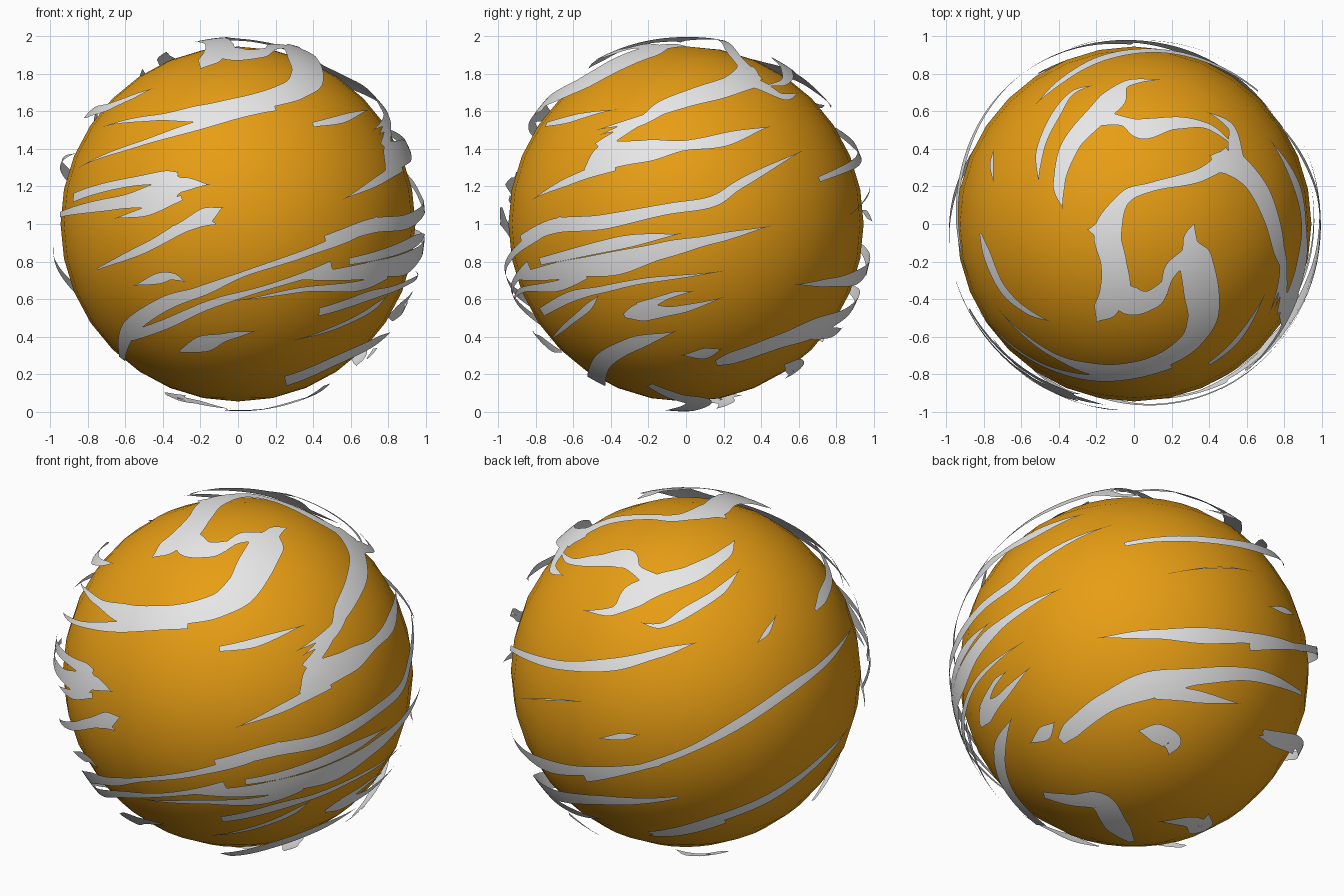
import bpy
import bmesh
from math import cos, sin, radians, sqrt
from mathutils import Vector

CENTRE = Vector((0, 0, 1))
BALL_RADIUS = 0.945
CLOUD_RADIUS = 0.997

default_cube = bpy.data.objects.get("Cube")
if default_cube:
    bpy.data.objects.remove(default_cube, do_unlink=True)


def make_material(name, colour):
    material = bpy.data.materials.new(name)
    material.use_nodes = True
    material.diffuse_color = colour
    shader = next(n for n in material.node_tree.nodes if n.type == 'BSDF_PRINCIPLED')
    shader.inputs["Base Color"].default_value = colour
    return material


orange = make_material("warm orange", (0.8, 0.34, 0.007, 1))
pale_grey = make_material("pale grey", (0.8, 0.8, 0.8, 1))


def add_mesh_object(name, bm, material):
    mesh = bpy.data.meshes.new(name)
    bm.to_mesh(mesh)
    bm.free()
    mesh.materials.append(material)
    for polygon in mesh.polygons:
        polygon.use_smooth = True
    obj = bpy.data.objects.new(name, mesh)
    obj.location = CENTRE
    bpy.context.collection.objects.link(obj)
    return obj


def side(azimuth, elevation):
    """Right, up and outward axes of one side of the globe."""
    a, e = radians(azimuth), radians(elevation)
    outward = Vector((sin(a) * cos(e), -cos(a) * cos(e), sin(e)))
    right = Vector((cos(a), sin(a), 0))
    return right, outward.cross(right), outward


def on_globe(axes, u, v):
    """Lift a flat position, in hundredths, onto the cloud shell."""
    u, v = u / 100, v / 100
    depth = sqrt(max(0, 1 - u * u - v * v))
    right, up, outward = axes
    return (right * u + up * v + outward * depth).normalized()


def blend(a, b, c, d, t):
    """Smooth curve from b to c."""
    return 0.5 * (2 * b + (c - a) * t + (2 * a - 5 * b + 4 * c - d) * t ** 2
                  + (3 * b - a - 3 * c + d) * t ** 3)


def streak(name, axes, *stations, steps=8, columns=4):
    """Curved cloud ribbon through stations of (across, up, width)."""
    points = [on_globe(axes, u, v) for u, v, w in stations]
    widths = [w / 100 for u, v, w in stations]
    last = len(stations) - 1
    path = []
    for i in range(last):
        ids = [max(i - 1, 0), i, i + 1, min(i + 2, last)]
        for s in range(steps + (i == last - 1)):
            t = s / steps
            centre = blend(*[points[k] for k in ids], t).normalized()
            ease = t * t * (3 - 2 * t)
            path.append((centre, widths[i] * (1 - ease) + widths[i + 1] * ease))
    bm = bmesh.new()
    previous = None
    for k, (centre, width) in enumerate(path):
        ahead = path[min(k + 1, len(path) - 1)][0]
        behind = path[max(k - 1, 0)][0]
        across = centre.cross(ahead - behind).normalized()
        half = max(width, 0.002) / 2
        row = []
        for c in range(columns + 1):
            offset = across * half * (1 - 2 * c / columns)
            row.append(bm.verts.new((centre + offset).normalized() * CLOUD_RADIUS))
        if previous:
            for c in range(columns):
                bm.faces.new((previous[c], previous[c + 1], row[c + 1], row[c]))
        previous = row
    add_mesh_object(name, bm, pale_grey)


# Globe
ball = bmesh.new()
bmesh.ops.create_uvsphere(ball, u_segments=32, v_segments=16, radius=BALL_RADIUS)
add_mesh_object("globe", ball, orange)

FRONT = side(0, 0)
RIGHT = side(90, 0)
TOP = side(0, 90)
BACK_HIGH = side(215, 25)
BACK_LOW = side(145, -25)

# Swirls around the top
streak("crown_swirl", TOP, (52, 37, 10), (35, 26, 7), (10, 20, 5), (-5, 14, 7), (-14, -4, 15),
       (-11, -20, 14), (-10, -34, 16), (-15, -45, 13), (-20, -52, 1))
streak("crown_swirl_foot", TOP, (-12, -32, 10), (-2, -41, 17), (10, -40, 11), (18, -30, 4))
streak("crown_swirl_tip", TOP, (-10, 0, 10), (-19, -3, 7), (-25, -3, 0))
streak("crown_hook", TOP, (32, 0, 1), (30, -9, 8), (33, -20, 19), (36, -35, 20), (37, -50, 18),
       (30, -63, 14), (15, -73, 12), (0, -77, 10), (-20, -78, 11), (-45, -69, 4), (-72, -46, 0))
streak("crown_hook_barb", TOP, (30, -18, 12), (21, -23, 8), (17, -32, 5), (18, -38, 0))
streak("crown_arc", TOP, (42, 32, 10), (52, 32, 14), (63, 20, 7), (71, 5, 7), (77, -12, 9),
       (80, -25, 6), (75, -46, 0))
streak("crown_arc_outer", TOP, (50, 38, 8), (62, 28, 5), (70, 15, 5), (72, 2, 0))
streak("back_crown_swirl", TOP, (-38, 8, 0), (-40, 22, 7), (-34, 42, 11), (-22, 56, 13),
       (-12, 66, 15), (-4, 75, 5), (14, 77, 0))
streak("back_crown_branch", TOP, (-22, 57, 12), (-6, 55, 6), (5, 51, 13), (22, 54, 8),
       (40, 52, 4), (55, 40, 0))
streak("back_crown_streak", TOP, (-51, 22, 0), (-50, 40, 5), (-42, 58, 6), (-33, 70, 3), (-22, 74, 0))
streak("side_crown_streak", TOP, (-82, -5, 2), (-78, -18, 7), (-70, -35, 6), (-58, -46, 4), (-45, -52, 0))
streak("side_crown_wisp", TOP, (-75, 22, 0), (-76, 32, 3), (-75, 40, 0))

# Front streaks
streak("front_hook_prong", FRONT, (20, 62, 4), (-20, 53, 6), (-55, 42, 3), (-85, 30, 0))
streak("front_upper_wisp", FRONT, (40, 53, 3), (55, 56, 5), (70, 61, 0))
streak("front_side_upper", FRONT, (-88, 14, 5), (-60, 22, 5), (-40, 25, 7), (-32, 27, 2))
streak("front_side_middle", FRONT, (-95, 5, 3), (-66, 11, 7), (-42, 16, 13), (-30, 21, 8), (-15, 21, 0))
streak("front_side_link", FRONT, (-45, 14, 9), (-36, 21, 8), (-33, 26, 6))
streak("front_side_lower", FRONT, (-66, 3, 0), (-48, 7, 5), (-30, 14, 3))
streak("front_middle", FRONT, (-75, -24, 1), (-50, -13, 5), (-32, -3, 6), (-18, 4, 9), (-8, 9, 0))
streak("front_middle_barb", FRONT, (-35, -3, 4), (-20, 1, 5), (-12, 0, 1))
streak("front_small", FRONT, (-56, -33, 0), (-42, -29, 6), (-35, -28, 4), (-28, -31, 0))
streak("front_sweep", FRONT, (-62, -72, 4), (-58, -56, 9), (-40, -43, 8), (-20, -36, 6),
       (5, -26, 3), (35, -16, 4), (60, -6, 6), (75, 2, 5))
streak("front_second_sweep", FRONT, (-58, -60, 6), (-40, -54, 6), (-15, -43, 5), (15, -34, 3), (50, -22, 5))
streak("front_third_sweep", FRONT, (-2, -41, 0), (35, -35, 3), (65, -33, 6), (80, -27, 5))
streak("front_low_patch", FRONT, (-31, -68, 2), (-18, -64, 11), (-5, -60, 5), (10, -57, 0))
streak("front_low_wisp", FRONT, (30, -62, 0), (55, -54, 3), (72, -45, 4), (80, -38, 0))

# Right side streaks
streak("right_arc_fork", RIGHT, (28, 78, 12), (40, 74, 9), (52, 68, 5), (60, 70, 0))
streak("right_arc_tail", RIGHT, (34, 76, 10), (20, 70, 7), (0, 65, 7), (-25, 56, 4), (-48, 50, 0))
streak("right_upper_patch", RIGHT, (-54, 29, 2), (-43, 36, 16), (-22, 39, 13), (0, 42, 6),
       (20, 45, 8), (45, 52, 0))
streak("right_upper_prong", RIGHT, (-46, 40, 10), (-36, 48, 6), (-18, 56, 0))
streak("right_upper_trail", RIGHT, (-38, 32, 8), (-60, 24, 5), (-82, 13, 0))
streak("right_sweep", RIGHT, (-88, -9, 6), (-70, -1, 8), (-45, 1, 8), (-10, 8, 6), (14, 12, 6),
       (30, 22, 5), (62, 39, 0))
streak("right_middle_sweep", RIGHT, (-90, -28, 4), (-62, -24, 10), (-38, -21, 13), (-12, -14, 9),
       (15, -8, 5), (45, -1, 0))
streak("right_middle_prong", RIGHT, (-78, -20, 4), (-35, -10, 7), (-2, -5, 0))
streak("right_lower_sweep", RIGHT, (-77, -47, 5), (-62, -39, 6), (-45, -35, 4), (-20, -30, 3), (20, -25, 0))
streak("right_small_patch", RIGHT, (-33, -49, 3), (-23, -47, 11), (-5, -46, 5), (20, -39, 0))
streak("right_small_prong", RIGHT, (-25, -45, 7), (-8, -38, 3), (4, -36, 0))
streak("right_low_hook", RIGHT, (-48, -84, 11), (-44, -73, 10), (-28, -64, 9), (-5, -57, 0))

# Back streaks
streak("back_upper_sweep", BACK_HIGH, (-95, 13, 3), (-70, 4, 5), (-40, 4, 7), (-15, 10, 5), (6, 16, 0))
streak("back_wisp", BACK_HIGH, (-90, -14, 0), (-72, -15, 1), (-55, -16, 0))
streak("back_small", BACK_HIGH, (-48, -36, 0), (-35, -35, 4), (-25, -34, 0))
streak("back_long_sweep", BACK_HIGH, (-55, -57, 6), (-30, -53, 4), (0, -43, 4), (30, -27, 6),
       (55, -10, 6), (75, 5, 4), (90, 25, 0))
streak("back_low_sweep", BACK_HIGH, (-20, -87, 3), (15, -80, 7), (45, -68, 7), (70, -50, 5), (88, -30, 0))

# Underside streaks
streak("under_upper_sweep", BACK_LOW, (-28, 9, 0), (0, 12, 5), (30, 13, 9), (60, 14, 6), (88, 12, 3))
streak("under_main_sweep", BACK_LOW, (-44, -46, 5), (-38, -39, 10), (-22, -26, 11), (0, -16, 15),
       (30, -9, 9), (60, -6, 7), (88, -12, 2))
streak("under_main_prong", BACK_LOW, (5, -18, 10), (25, -20, 7), (52, -22, 0))
streak("under_patch", BACK_LOW, (-3, -40, 1), (7, -41, 11), (15, -45, 11), (14, -52, 0))
streak("under_wisp", BACK_LOW, (-60, -47, 0), (-53, -42, 8), (-48, -36, 0))
streak("under_swirl", BACK_LOW, (-50, -73, 5), (-35, -76, 9), (-20, -77, 14), (-10, -88, 14), (0, -95, 4))
streak("under_curl", BACK_LOW, (12, -85, 0), (30, -84, 9), (37, -86, 14), (40, -79, 0))
streak("under_side_patch", BACK_LOW, (64, -38, 1), (75, -38, 9), (86, -42, 3))
